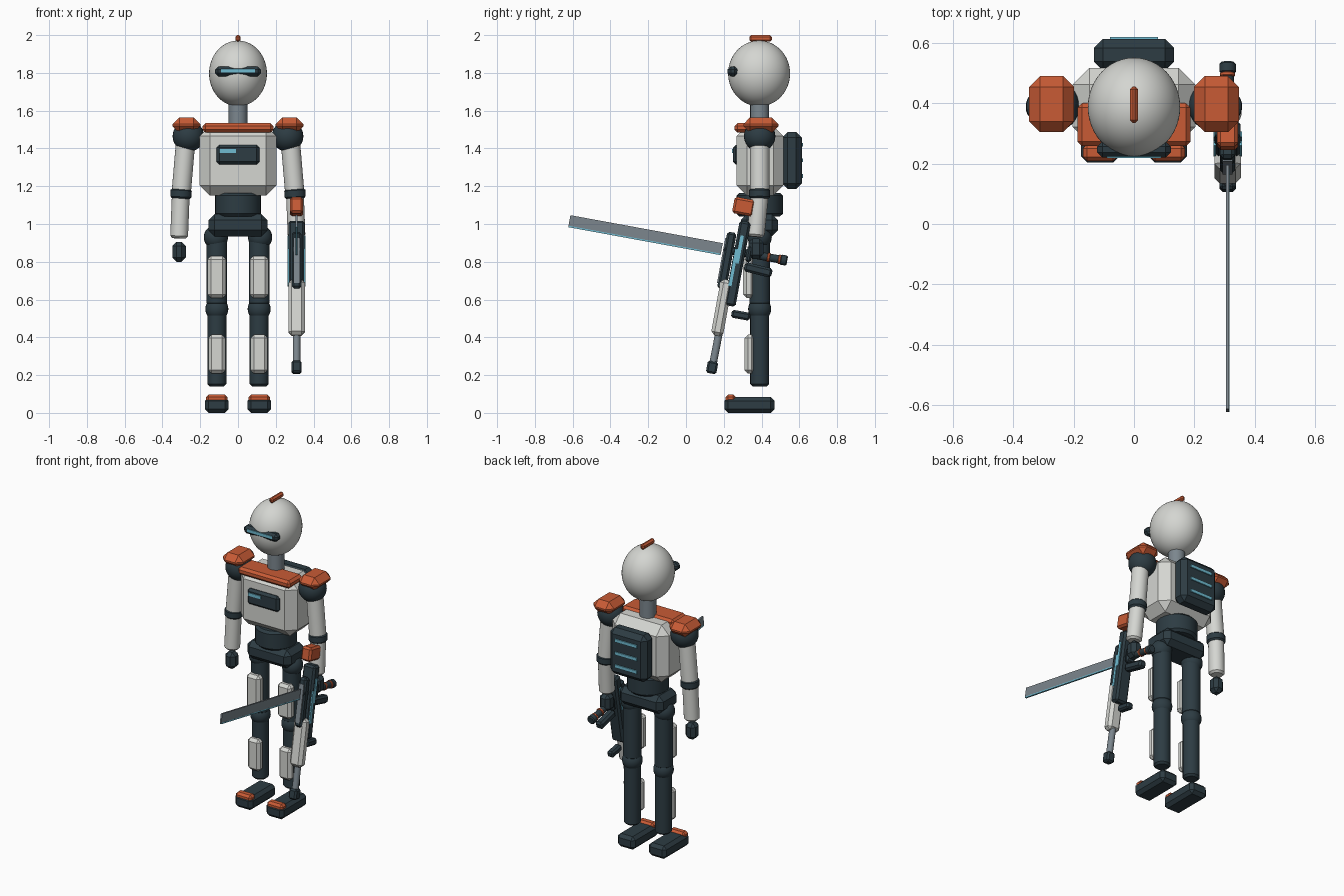
import bpy, bmesh, math
from mathutils import Vector, Matrix

if "Cube" in bpy.data.objects:
    bpy.data.objects.remove(bpy.data.objects["Cube"])

def mat(name, r, g, b):
    m = bpy.data.materials.new(name)
    m.diffuse_color = (r, g, b, 1)
    m.use_nodes = True
    m.node_tree.nodes["Principled BSDF"].inputs["Base Color"].default_value = m.diffuse_color
    return m

WHITE = mat("off_white", 0.66, 0.67, 0.64)
DARK = mat("dark_slate", 0.026, 0.045, 0.056)
ORANGE = mat("burnt_orange", 0.58, 0.105, 0.036)
STEEL = mat("steel_grey", 0.20, 0.24, 0.27)
CYAN = mat("glow_cyan", 0.16, 0.50, 0.64)
BY = 0.39            # depth of the body axis
TILT = math.radians(-10.4)   # lean of the carried weapons
GX = 0.31            # side offset of the weapons

def finish(name, bm, m, loc, rot=None, smooth=False):
    me = bpy.data.meshes.new(name)
    bm.to_mesh(me)
    bm.free()
    me.materials.append(m)
    ob = bpy.data.objects.new(name, me)
    bpy.context.collection.objects.link(ob)
    ob.matrix_world = Matrix.Translation(loc) @ (rot or Matrix())
    if smooth:
        bpy.ops.object.select_all(action='DESELECT')
        ob.select_set(True)
        bpy.context.view_layer.objects.active = ob
        bpy.ops.object.shade_smooth_by_angle(angle=math.radians(32))
    return ob

def box(name, loc, size, m, bevel=0.0, tilt=0.0, seg=1):
    bm = bmesh.new()
    bmesh.ops.create_cube(bm, size=1)
    bmesh.ops.scale(bm, vec=size, verts=bm.verts)
    if bevel:
        bmesh.ops.bevel(bm, geom=bm.edges[:], offset=bevel, segments=seg,
                        profile=0.5, affect='EDGES')
    return finish(name, bm, m, loc, Matrix.Rotation(tilt, 4, 'X'))

def span(name, x, y, z, m, bevel=0.0, seg=1):
    """Box given by its (low, high) extents on each axis."""
    c = [(a + b) / 2 for a, b in (x, y, z)]
    s = [abs(b - a) for a, b in (x, y, z)]
    return box(name, c, s, m, bevel, 0, seg)

def rod(name, a, b, r, m, bevel=0.012, sides=24):
    """Cylinder between two points with chamfered rims."""
    a, b = Vector(a), Vector(b)
    bm = bmesh.new()
    bmesh.ops.create_cone(bm, cap_ends=True, segments=sides, radius1=r,
                          radius2=r, depth=(b - a).length)
    if bevel:
        rims = [e for e in bm.edges if abs(e.verts[0].co.z - e.verts[1].co.z) < 1e-5]
        bmesh.ops.bevel(bm, geom=rims, offset=bevel, segments=1, affect='EDGES')
    rot = (b - a).to_track_quat('Z', 'Y').to_matrix().to_4x4()
    return finish(name, bm, m, (a + b) / 2, rot, True)

def ball(name, loc, radii, m, u=32, v=20):
    bm = bmesh.new()
    bmesh.ops.create_uvsphere(bm, u_segments=u, v_segments=v, radius=1)
    bmesh.ops.scale(bm, vec=radii, verts=bm.verts)
    return finish(name, bm, m, loc, None, True)

# Head, crest, visor, neck
ball("head", (0, BY - 0.003, 1.797), (0.153, 0.164, 0.174), WHITE, 48, 32)
span("crest", (-0.014, 0.014), (0.335, 0.455), (1.965, 2.0), ORANGE, 0.01)
box("visor", (0, 0.247, 1.808), (0.244, 0.054, 0.052), DARK, 0.017)
box("visor_light", (0, 0.223, 1.811), (0.18, 0.009, 0.019), CYAN)
rod("neck", (0, BY, 1.48), (0, BY, 1.66), 0.05, STEEL)

# Torso, collar, chest screen
span("torso", (-0.203, 0.203), (0.267, 0.517), (1.15, 1.52), WHITE, 0.055)
span("collar", (-0.187, 0.187), (0.258, 0.40), (1.484, 1.534), ORANGE, 0.015)
span("chest_screen", (-0.113, 0.113), (0.248, 0.29), (1.316, 1.418), DARK, 0.014)
span("chest_light", (-0.098, -0.01), (0.243, 0.25), (1.376, 1.396), CYAN)

# Backpack with light bars
span("backpack", (-0.133, 0.133), (0.508, 0.613), (1.185, 1.487), DARK, 0.03)
for z in (1.42, 1.337, 1.254):
    span("backpack_light", (-0.08, 0.08), (0.611, 0.62), (z - 0.01, z + 0.01), CYAN)

# Waist and pelvis
rod("waist", (0, BY, 1.04), (0, BY, 1.165), 0.123, DARK, 0.015)
span("pelvis", (-0.157, 0.157), (0.29, 0.487), (0.935, 1.052), DARK, 0.032)

for s in (-1, 1):
    # Legs with armour plates
    x = s * 0.112
    ball("hip_joint", (x + s * 0.005, BY, 0.93), (0.064, 0.064, 0.064), DARK, 24, 16)
    rod("thigh", (x, BY, 0.57), (x, BY, 0.95), 0.055, DARK)
    ball("knee", (x, BY, 0.55), (0.061, 0.061, 0.061), DARK, 24, 16)
    rod("shin", (x, BY, 0.14), (x, BY, 0.54), 0.05, DARK)
    box("thigh_plate", (x, 0.332, 0.72), (0.098, 0.06, 0.222), WHITE, 0.018)
    box("shin_plate", (x, 0.337, 0.311), (0.09, 0.055, 0.206), WHITE, 0.018)
    # Feet with toe caps
    box("foot", (x, 0.336, 0.042), (0.126, 0.265, 0.084), DARK, 0.02)
    box("toe_cap", (x, 0.236, 0.076), (0.114, 0.056, 0.042), ORANGE, 0.014)
    # Shoulders and upper arms
    ball("shoulder", (s * 0.263, BY, 1.465), (0.083, 0.083, 0.083), DARK)
    box("shoulder_pad", (s * 0.273, 0.397, 1.524), (0.148, 0.186, 0.082), ORANGE, 0.036)
    rod("upper_arm", (s * 0.277, BY, 1.44), (s * 0.3, BY, 1.17), 0.051, WHITE)
    rod("elbow", (s * 0.3, BY, 1.188), (s * 0.303, BY, 1.134), 0.056, DARK, 0.01)

# Free arm hangs down, other arm reaches slightly forward
rod("free_forearm", (-0.303, BY, 1.15), (-0.312, BY - 0.005, 0.924), 0.047, WHITE)
box("free_hand", (-0.312, BY - 0.008, 0.853), (0.072, 0.075, 0.106), DARK, 0.022)
rod("holding_forearm", (0.302, BY, 1.15), (GX, 0.368, 0.932), 0.047, WHITE)
box("holding_hand", (GX, 0.37, 0.868), (0.074, 0.08, 0.108), DARK, 0.022)

def slanted(name, y, z, size, m, bevel=0.0, dx=0.0, extra=0.0):
    return box(name, (GX + dx, y, z), size, m, bevel, TILT + extra)

# Rifle, muzzle down
slanted("rifle_stock", 0.306, 1.092, (0.07, 0.112, 0.088), ORANGE, 0.012)
slanted("rifle_receiver", 0.273, 0.79, (0.086, 0.06, 0.455), DARK, 0.012)
slanted("rifle_sight_rail", 0.216, 0.806, (0.05, 0.05, 0.305), DARK, 0.012)
slanted("rifle_rail_cap", 0.19, 0.806, (0.034, 0.008, 0.24), STEEL)
slanted("rifle_shroud", 0.19, 0.557, (0.087, 0.065, 0.3), WHITE, 0.018)
rod("rifle_barrel", (GX, 0.178, 0.44), (GX, 0.143, 0.26), 0.02, STEEL, 0, 16)
slanted("rifle_muzzle", 0.138, 0.241, (0.054, 0.056, 0.066), DARK, 0.01)
slanted("rifle_grip", 0.382, 0.757, (0.05, 0.15, 0.05), DARK, 0.012, 0, -0.06)
slanted("rifle_magazine", 0.29, 0.517, (0.045, 0.1, 0.042), DARK, 0.01)
for s in (-1, 1):
    slanted("rifle_light", 0.284, 0.865, (0.008, 0.018, 0.15), CYAN, 0, s * 0.043)
    slanted("rifle_light", 0.25, 0.77, (0.008, 0.018, 0.2), CYAN, 0, s * 0.043)

# Sword crossing the rifle, blade forward
slanted("sword_blade", -0.214, 0.943, (0.01, 0.82, 0.06), STEEL)
slanted("sword_glow_edge", -0.219, 0.913, (0.011, 0.818, 0.008), CYAN)

def along(y):
    """Point on the sword axis at depth y."""
    return (GX, y, 0.943 + (y + 0.214) * math.tan(TILT))

rod("sword_handle", along(0.2), along(0.52), 0.021, DARK, 0.004, 16)
rod("sword_pommel", along(0.498), along(0.536), 0.027, DARK, 0.006, 16)
for y in (0.43, 0.488):
    rod("sword_ring", along(y), along(y + 0.014), 0.025, ORANGE, 0.003, 16)
slanted("sword_guard", 0.335, along(0.335)[2], (0.06, 0.03, 0.09), DARK, 0.01)
